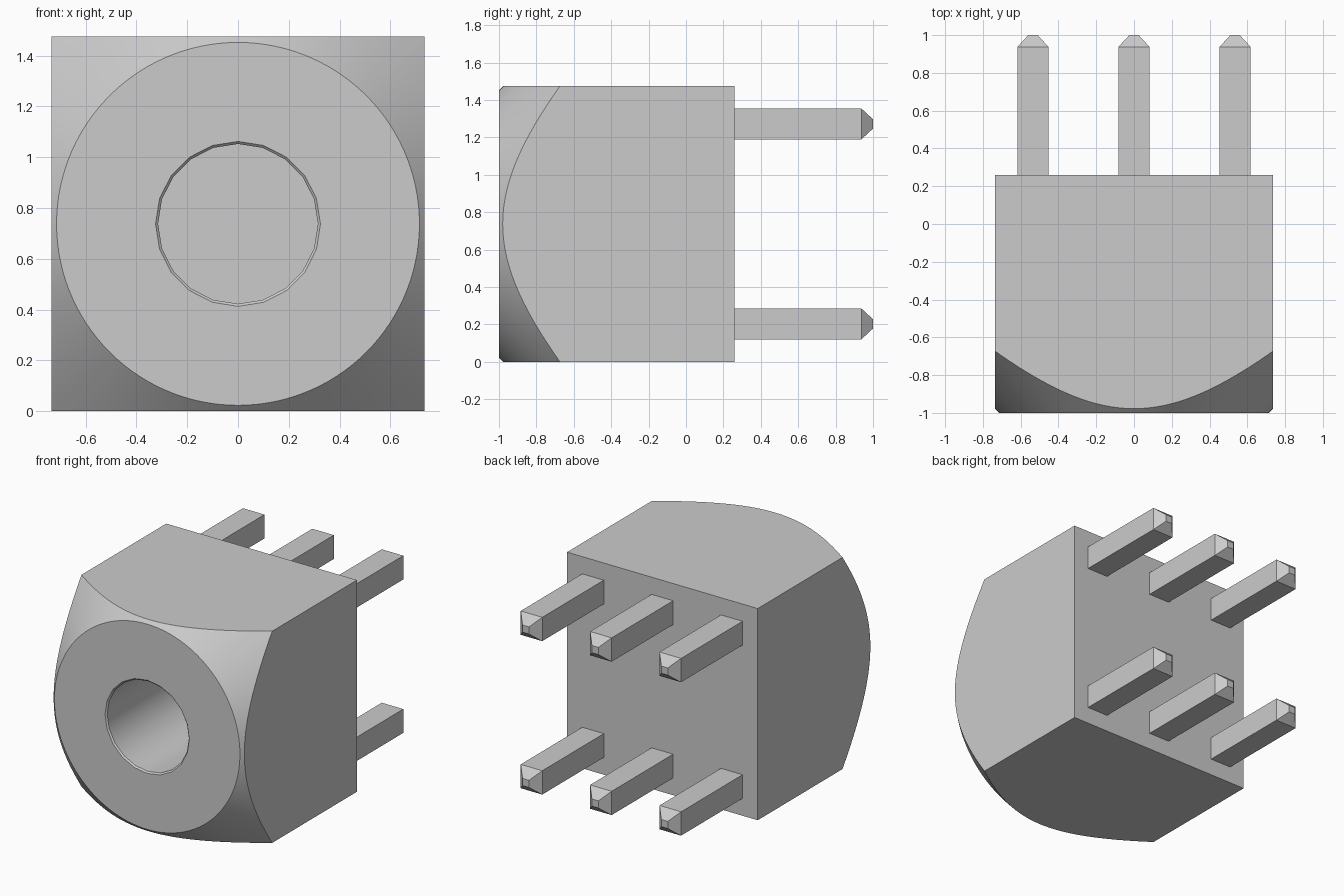
import bpy, bmesh, math

cube = bpy.data.objects.get("Cube")
if cube:
    bpy.data.objects.remove(cube, do_unlink=True)

HALF, MID = 0.735, 0.7375       # housing half width and centre height
FRONT, BACK = -1.0, 0.26        # housing front and back planes

grey = bpy.data.materials.new("plain grey")
grey.use_nodes = True
grey.diffuse_color = (0.6, 0.6, 0.6, 1)
grey.node_tree.nodes["Principled BSDF"].inputs["Base Color"].default_value = (0.6, 0.6, 0.6, 1)


def finish(name, bm):
    bmesh.ops.recalc_face_normals(bm, faces=bm.faces)
    mesh = bpy.data.meshes.new(name)
    bm.to_mesh(mesh)
    bm.free()
    mesh.materials.append(grey)
    obj = bpy.data.objects.new(name, mesh)
    bpy.context.collection.objects.link(obj)
    return obj


def loft(name, rings):
    """Skin a list of equal-length point rings and cap both ends."""
    bm = bmesh.new()
    loops = [[bm.verts.new(p) for p in ring] for ring in rings]
    n = len(loops[0])
    for a, b in zip(loops, loops[1:]):
        for i in range(n):
            j = (i + 1) % n
            bm.faces.new((a[i], a[j], b[j], b[i]))
    bm.faces.new(loops[0])
    bm.faces.new(loops[-1])
    return finish(name, bm)


def circle(r, y, n):
    return [(r * math.cos(2 * math.pi * i / n), y, MID + r * math.sin(2 * math.pi * i / n))
            for i in range(n)]


def square(x, z, hx, hz, y):
    return [(x - hx, y, z - hz), (x + hx, y, z - hz), (x + hx, y, z + hz), (x - hx, y, z + hz)]


def apply_boolean(obj, tool, operation):
    mod = obj.modifiers.new("cut", 'BOOLEAN')
    mod.object, mod.operation, mod.solver = tool, operation, 'EXACT'
    bpy.context.view_layer.objects.active = obj
    bpy.ops.object.modifier_apply(modifier=mod.name)
    bpy.data.objects.remove(tool, do_unlink=True)


# Housing: square block with a conical chamfer turned on its front
housing = loft("housing", [square(0, MID, HALF, MID, FRONT), square(0, MID, HALF, MID, BACK)])
turned = loft("turning_cutter", [circle(0.715, FRONT, 120), circle(1.215, FRONT + 0.5, 120),
                                 circle(1.215, 0.6, 120)])
apply_boolean(housing, turned, 'INTERSECT')

# Blind round socket with a fine bevelled rim
socket = loft("socket_cutter", [circle(0.335, FRONT - 0.01, 20), circle(0.315, FRONT + 0.01, 20),
                                circle(0.315, 0.0, 20)])
apply_boolean(housing, socket, 'DIFFERENCE')

bpy.ops.object.select_all(action='DESELECT')
housing.select_set(True)
bpy.context.view_layer.objects.active = housing
bpy.ops.object.shade_smooth_by_angle(angle=math.radians(30))

# Two rows of three square pins with tapered tips
for row, z in (("lower", 0.203), ("upper", 1.272)):
    for side, x in (("right", -0.535), ("middle", 0), ("left", 0.535)):
        loft(f"{row}_{side}_pin", [square(x, z, 0.083, 0.083, BACK),
                                   square(x, z, 0.083, 0.083, 0.937),
                                   square(x, z, 0.025, 0.025, 1.0)])
